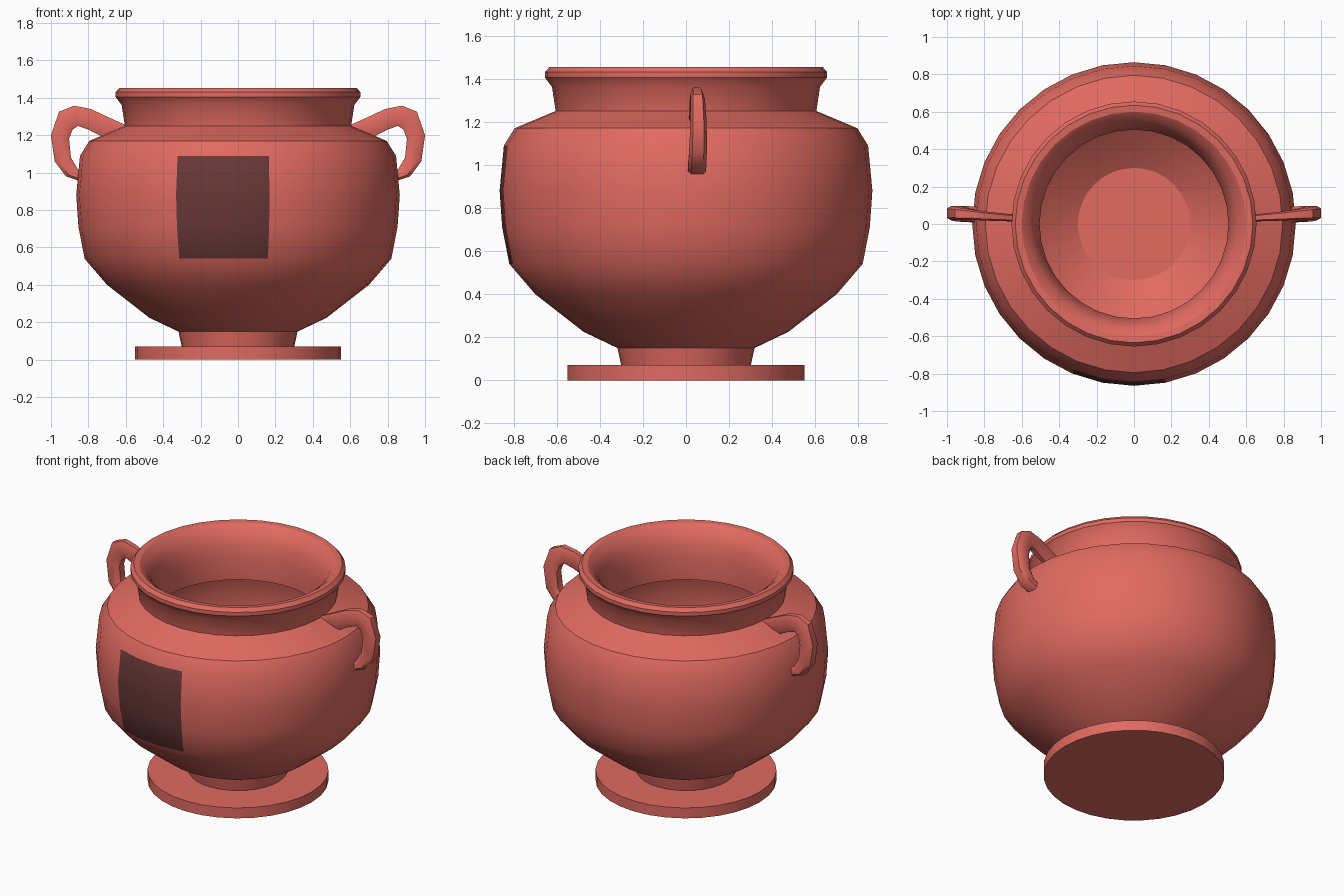
import bpy, bmesh, math

if "Cube" in bpy.data.objects:
    bpy.data.objects.remove(bpy.data.objects["Cube"])

SEG = 32


def material(name, rgb):
    m = bpy.data.materials.new(name)
    m.diffuse_color = (*rgb, 1)
    m.use_nodes = True
    m.node_tree.nodes["Principled BSDF"].inputs["Base Color"].default_value = m.diffuse_color
    return m


clay = material("terracotta", (0.75, 0.145, 0.118))
dark = material("dark_brown", (0.14, 0.038, 0.038))


def finish(name, bm, mats, angle):
    me = bpy.data.meshes.new(name)
    bmesh.ops.recalc_face_normals(bm, faces=bm.faces)
    bm.to_mesh(me)
    bm.free()
    for m in mats:
        me.materials.append(m)
    ob = bpy.data.objects.new(name, me)
    bpy.context.collection.objects.link(ob)
    bpy.ops.object.select_all(action='DESELECT')
    ob.select_set(True)
    bpy.context.view_layer.objects.active = ob
    bpy.ops.object.shade_smooth_by_angle(angle=math.radians(angle))
    return ob


def lathe(name, profile, mats, angle=32, patch=None):
    """Revolve (radius, height) points; cap both ends flat."""
    bm = bmesh.new()
    rings = []
    for r, z in profile:
        rings.append([bm.verts.new((r * math.sin(2 * math.pi * i / SEG),
                                    -r * math.cos(2 * math.pi * i / SEG), z))
                      for i in range(SEG)])
    for k in range(len(rings) - 1):
        a, b = rings[k], rings[k + 1]
        for i in range(SEG):
            j = (i + 1) % SEG
            f = bm.faces.new((a[i], a[j], b[j], b[i]))
            if patch and k in patch[0] and i in patch[1]:
                f.material_index = 1
    bm.faces.new(rings[0])
    bm.faces.new(rings[-1])
    return finish(name, bm, mats, angle)


# Base disc
lathe("base_disc", [(0.55, 0), (0.55, 0.07)], [clay])

# Vessel: foot, belly, neck, rolled rim, inner throat and hollow
outer = [(0.30, 0.065), (0.318, 0.15), (0.475, 0.225), (0.70, 0.40),
         (0.82, 0.54), (0.853, 0.71), (0.865, 0.88), (0.845, 1.09),
         (0.795, 1.17), (0.605, 1.25), (0.622, 1.362), (0.655, 1.405),
         (0.655, 1.43), (0.635, 1.453)]
inner = [(0.60, 1.45), (0.56, 1.42), (0.525, 1.35), (0.505, 1.25),
         (0.505, 1.11), (0.72, 1.06), (0.79, 0.88), (0.75, 0.58),
         (0.62, 0.42), (0.30, 0.22)]
# Dark rectangular panel on the front: three belly rows, three segments
lathe("vessel", outer + inner, [clay, dark], 32,
      ((4, 5, 6), (SEG - 2, SEG - 1, 0)))

# Handles: (outer x, z, inner x, z, centre y, half width)
STATIONS = [
    (0.59, 1.25, 0.60, 1.19, 0.030, 0.018),
    (0.69, 1.295, 0.73, 1.195, 0.036, 0.020),
    (0.786, 1.34, 0.80, 1.23, 0.042, 0.024),
    (0.877, 1.358, 0.855, 1.25, 0.050, 0.028),
    (0.957, 1.326, 0.885, 1.23, 0.055, 0.033),
    (1.00, 1.20, 0.903, 1.18, 0.058, 0.038),
    (0.98, 1.06, 0.893, 1.08, 0.056, 0.041),
    (0.92, 0.98, 0.855, 1.016, 0.052, 0.042),
    (0.83, 0.95, 0.80, 1.00, 0.050, 0.042),
]


def handle(name, side):
    bm = bmesh.new()
    rings = []
    for ox, oz, ix, iz, yc, h in STATIONS:
        ring = []
        # Six-sided-like section with trimmed corners
        for t, w in ((0, -0.65), (0, 0.65), (0.22, 1), (0.78, 1),
                     (1, 0.65), (1, -0.65), (0.78, -1), (0.22, -1)):
            ring.append(bm.verts.new((side * (ox + (ix - ox) * t),
                                      yc + h * w, oz + (iz - oz) * t)))
        rings.append(ring)
    n = len(rings[0])
    for a, b in zip(rings, rings[1:]):
        for i in range(n):
            j = (i + 1) % n
            bm.faces.new((a[i], a[j], b[j], b[i]))
    bm.faces.new(rings[0])
    bm.faces.new(rings[-1])
    finish(name, bm, [clay], 40)


handle("right_handle", 1)
handle("left_handle", -1)
